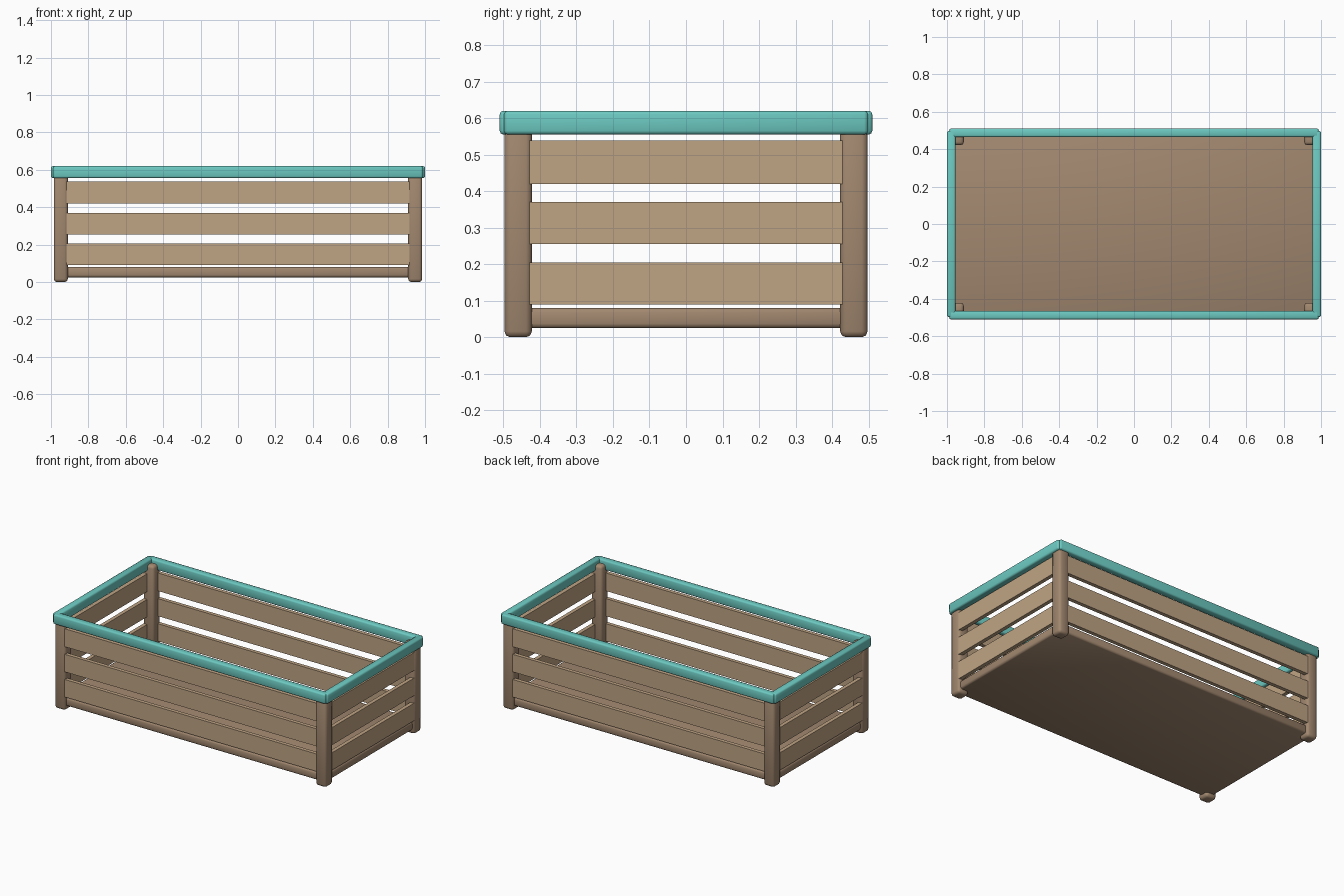
import bpy
import math

if "Cube" in bpy.data.objects:
    bpy.data.objects.remove(bpy.data.objects["Cube"])


def material(name, rgb):
    m = bpy.data.materials.new(name)
    m.diffuse_color = (*rgb, 1)
    m.use_nodes = True
    m.node_tree.nodes["Principled BSDF"].inputs["Base Color"].default_value = m.diffuse_color
    return m


LIGHT = material("light_wood", (0.52, 0.37, 0.23))
DARK = material("dark_wood", (0.36, 0.245, 0.16))
TEAL = material("teal_paint", (0.15, 0.58, 0.53))


def box(name, lo, hi, mat, bevel=0.0):
    """Box between two corners, with an optional rounded edge."""
    centre = [(a + b) / 2 for a, b in zip(lo, hi)]
    bpy.ops.mesh.primitive_cube_add(size=1, location=centre)
    ob = bpy.context.object
    ob.name = name
    ob.scale = [b - a for a, b in zip(lo, hi)]
    bpy.ops.object.transform_apply(location=False, rotation=False, scale=True)
    ob.data.materials.append(mat)
    if bevel:
        mod = ob.modifiers.new("bevel", 'BEVEL')
        mod.width = bevel
        mod.segments = 2
        bpy.ops.object.modifier_apply(modifier="bevel")
        bpy.ops.object.shade_smooth_by_angle(angle=math.radians(50))
    return ob


def span(s, a, b):
    """Range a..b mirrored to the side given by sign s."""
    return sorted((s * a, s * b))


# Floor panel
box("floor_panel", (-0.97, -0.48, 0.025), (0.97, 0.48, 0.08), DARK, 0.012)

# Corner posts
for sx, xn in ((-1, "left"), (1, "right")):
    for sy, yn in ((-1, "front"), (1, "back")):
        x, y = span(sx, 0.91, 0.985), span(sy, 0.422, 0.497)
        box(f"{yn}_{xn}_post", (x[0], y[0], 0.005), (x[1], y[1], 0.6), DARK, 0.016)

# Side slats, three rows on each wall
for i, (z0, z1) in enumerate(((0.09, 0.205), (0.255, 0.37), (0.42, 0.538))):
    for s, yn, xn in ((-1, "front", "left"), (1, "back", "right")):
        y, x = span(s, 0.468, 0.493), span(s, 0.956, 0.981)
        box(f"{yn}_slat_{i + 1}", (-0.975, y[0], z0), (0.975, y[1], z1), LIGHT)
        box(f"{xn}_slat_{i + 1}", (x[0], -0.487, z0), (x[1], 0.487, z1), LIGHT)

# Painted top rim
for s, yn, xn in ((-1, "front", "left"), (1, "back", "right")):
    y, x = span(s, 0.464, 0.51), span(s, 0.954, 1.0)
    box(f"{yn}_rim", (-0.988, y[0], 0.555), (0.988, y[1], 0.62), TEAL, 0.01)
    box(f"{xn}_rim", (x[0], -0.498, 0.555), (x[1], 0.498, 0.62), TEAL, 0.01)

# Rest the feet exactly on the ground
for ob in bpy.data.objects:
    ob.location.z -= 0.005 if ob.name.endswith("post") else 0
